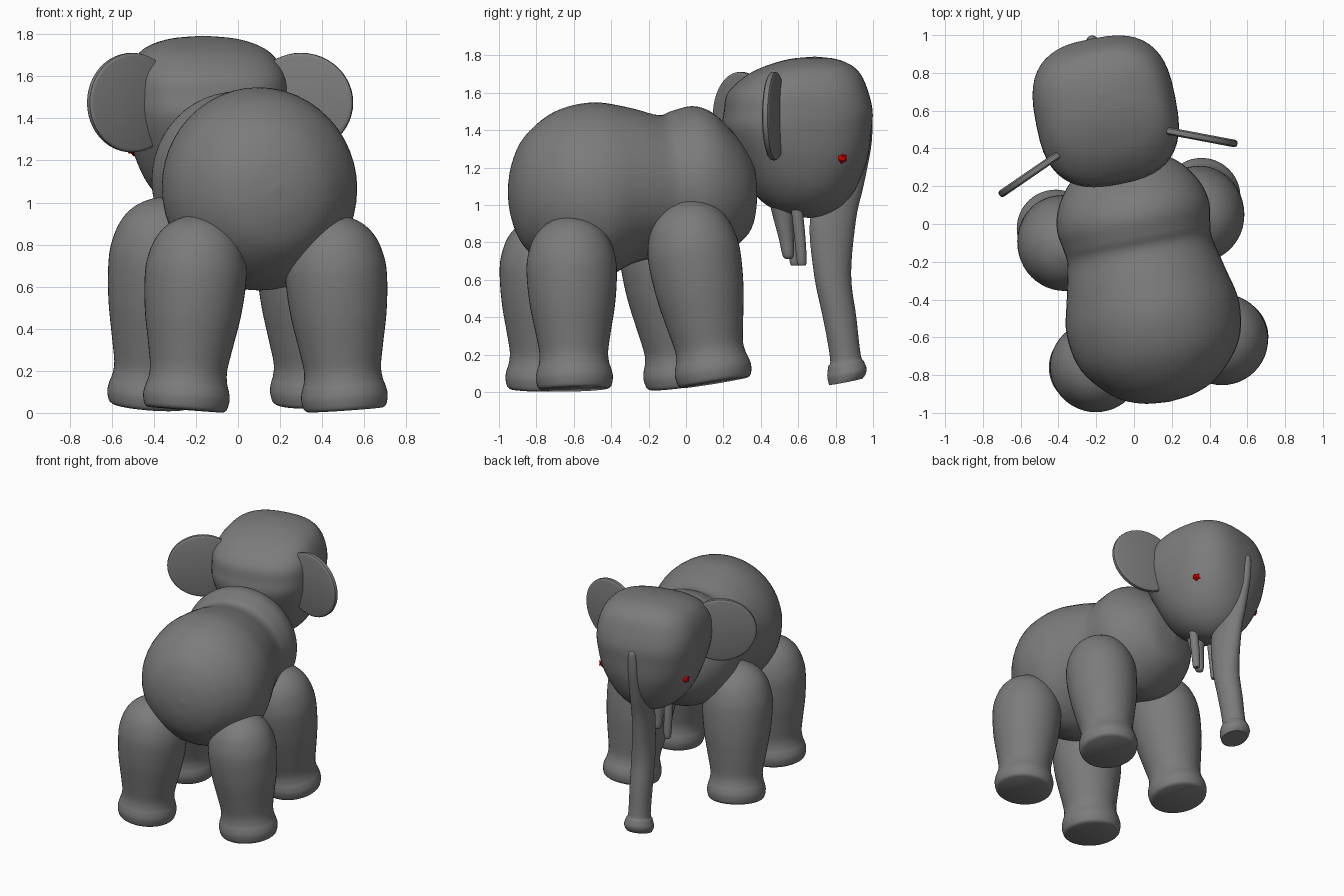
import bpy, bmesh, math
from mathutils import Matrix, Vector

if "Cube" in bpy.data.objects:
    bpy.data.objects.remove(bpy.data.objects["Cube"])

TURN = math.radians(11)                       # the animal stands slightly turned
AHEAD = Vector((-math.sin(TURN), math.cos(TURN), 0))
SIDE = Vector((math.cos(TURN), math.sin(TURN), 0))
UP = Vector((0, 0, 1))


def material(name, colour):
    m = bpy.data.materials.new(name)
    m.diffuse_color = colour
    m.use_nodes = True
    m.node_tree.nodes["Principled BSDF"].inputs["Base Color"].default_value = m.diffuse_color
    return m


HIDE = material("dark_hide", (.2, .2, .2, 1))
RED = material("eye_red", (1, 0, 0, 1))


def frame(x, y, z, origin):
    m = Matrix((x, y, z)).transposed().to_4x4()
    m.translation = origin
    return m


def add_object(name, bm, matrix, mat):
    me = bpy.data.meshes.new(name)
    bm.to_mesh(me)
    bm.free()
    me.materials.append(mat)
    ob = bpy.data.objects.new(name, me)
    bpy.context.collection.objects.link(ob)
    ob.matrix_world = matrix
    return ob


def catmull(rings, steps):
    out = []
    for i in range(len(rings) - 1):
        p = [rings[max(0, min(len(rings) - 1, i + k))] for k in (-1, 0, 1, 2)]
        for s in range(steps):
            t = s / steps
            out.append([0.5 * (2 * b + (c - a) * t + (2 * a - 5 * b + 4 * c - d) * t * t
                               + (3 * b - a - 3 * c + d) * t ** 3) for a, b, c, d in zip(*p)])
    return out + [list(rings[-1])]


def super_point(a, rx, ry, n):
    c, s = math.cos(a), math.sin(a)
    return (rx * math.copysign(abs(c) ** (2 / n), c), ry * math.copysign(abs(s) ** (2 / n), s))


def loft(name, rings, matrix, segs=48, steps=5):
    """rings: (z, centre y, radius x, radius y, roundness)"""
    bm = bmesh.new()
    prev = None
    for z, cy, rx, ry, n in catmull(rings, steps):
        ring = []
        for k in range(segs):
            x, y = super_point(2 * math.pi * k / segs, max(rx, .001), max(ry, .001), n)
            ring.append(bm.verts.new((x, cy + y, z)))
        if prev:
            for k in range(segs):
                j = (k + 1) % segs
                bm.faces.new((prev[k], prev[j], ring[j], ring[k]))
        else:
            bm.faces.new(ring[::-1])
        prev = ring
    bm.faces.new(prev)
    bmesh.ops.recalc_face_normals(bm, faces=bm.faces)
    return add_object(name, bm, matrix, HIDE)


# body: lofted from rump to chest
body = [(-.45, 1.07, 0, 0, 2), (-.43, 1.07, .15, .15, 2), (-.36, 1.07, .29, .30, 2),
        (-.2, 1.07, .425, .43, 2), (0, 1.065, .465, .483, 2), (.2, 1.1, .425, .42, 2),
        (.36, 1.10, .39, .38, 2), (.44, 1.11, .395, .395, 2), (.54, 1.11, .41, .418, 2),
        (.63, 1.1, .395, .405, 2), (.72, 1.085, .35, .345, 2), (.8, 1.07, .28, .27, 2),
        (.86, 1.06, .18, .18, 2), (.89, 1.06, 0, 0, 2)]
loft("body", body, frame(-SIDE, UP, AHEAD, Vector((.1, -.5, 0))))

# head: rounded block narrowing to the chin
HEAD = frame(SIDE, AHEAD, UP, Vector((-.15, .6, 0)))
head = [(.93, .06, 0, 0, 2), (.945, .055, .09, .09, 2), (1.0, .035, .19, .205, 2),
        (1.1, .025, .28, .29, 2.1), (1.25, .015, .342, .352, 2.4), (1.4, -.005, .37, .388, 2.7),
        (1.5, 0, .375, .387, 2.8), (1.6, 0, .365, .365, 2.8), (1.69, .03, .325, .30, 2.7),
        (1.745, .06, .26, .22, 2.6), (1.78, .08, .15, .12, 2.4), (1.793, .09, 0, 0, 2.3)]
loft("head", head, HEAD)

# trunk: thin ridge on the forehead down to a flared, slightly tilted tip
trunk = [(.055, .26, .09, .09, 2), (.075, .265, .1, .1, 2), (.105, .265, .105, .105, 2),
         (.15, .26, .092, .095, 2), (.19, .257, .078, .082, 2), (.4, .225, .08, .09, 2),
         (.63, .187, .08, .1, 2), (.925, .19, .07, .125, 2), (1.1, .255, .06, .1, 2),
         (1.3, .335, .045, .06, 2), (1.42, .362, .037, .042, 2), (1.48, .365, .028, .035, 2),
         (1.5, .365, 0, 0, 2)]
tip = loft("trunk", trunk, HEAD, 32)
for v in tip.data.vertices:
    if v.co.z < .3:
        v.co.z += .2 * (v.co.y - .26) * (1 - max(0, v.co.z - .12) / .18)

# lower lip and tusks
lip = [(.71, -.052, .012, .012, 2), (.73, -.055, .03, .03, 2), (.82, -.065, .04, .04, 2),
       (.93, -.08, .055, .055, 2), (1.05, -.085, .08, .08, 2)]
loft("lower_lip", lip, HEAD, 24)
tusk = [(.68, 0, .01, .01, 2), (.69, 0, .025, .025, 2), (.82, -.01, .03, .03, 2),
        (1.05, -.035, .032, .032, 2)]
for name, s in (("left", -1), ("right", 1)):
    loft(name + "_tusk", tusk, HEAD @ Matrix.Translation((s * .1, 0, 0)), 20)

# eyes: small red spiky studs on the head surface
ex, ey = super_point(math.radians(24), .342, .352, 2.4)
for name, s in (("left", -1), ("right", 1)):
    bm = bmesh.new()
    bmesh.ops.create_icosphere(bm, subdivisions=2, radius=.022)
    for v in bm.verts:
        if len(v.link_edges) == 5:
            v.co *= 1.5
    add_object(name + "_eye", bm, HEAD @ Matrix.Translation((s * ex, ey + .01, 1.25)), RED)

# ears: thin rounded discs
ear = [(-.02, 0, .235, .22, 2), (-.012, 0, .25, .235, 2), (.012, 0, .25, .235, 2),
       (.02, 0, .235, .22, 2)]
for name, pos, out in (("right_ear", (.30, .47, 1.475), (.37, -.07, 0)),
                       ("left_ear", (-.505, .295, 1.475), (-.32, -.22, 0))):
    x = Vector(out).normalized()
    loft(name, ear, frame(x, UP, x.cross(UP), Vector(pos)), 48, 2)

# legs: swollen thigh, flared foot, each leaning along its own axis
leg = [(0, .18), (.015, .197), (.06, .206), (.1, .2), (.14, .188), (.2, .184), (.3, .2),
       (.45, .227), (.6, .24), (.7, .234), (.8, .2), (.87, .14), (.91, .06), (.92, 0)]
for name, foot, thigh, length in (
        ("rear_right_leg", (.51, -.595, .015), (.47, -.61, .6), .93),
        ("rear_left_leg", (-.25, -.76, .015), (-.205, -.755, .6), .93),
        ("front_right_leg", (.36, .155, .05), (.335, .04, .75), .99),
        ("front_left_leg", (-.42, -.015, .035), (-.365, -.11, .75), 1.0)):
    z = (Vector(thigh) - Vector(foot)).normalized()
    x = Vector((0, 1, 0)).cross(z).normalized()
    k = length / .92
    g = 1.03 if "front" in name else 1.005
    rings = [(h * k, 0, r * g, r * g, 2) if h > .2 else (h, 0, r, r, 2) for h, r in leg]
    loft(name, rings, frame(x, z.cross(x), z, Vector(foot)))

# smooth shading
for ob in bpy.context.collection.objects:
    ob.select_set(True)
    bpy.context.view_layer.objects.active = ob
bpy.ops.object.shade_smooth_by_angle(angle=math.radians(40))
